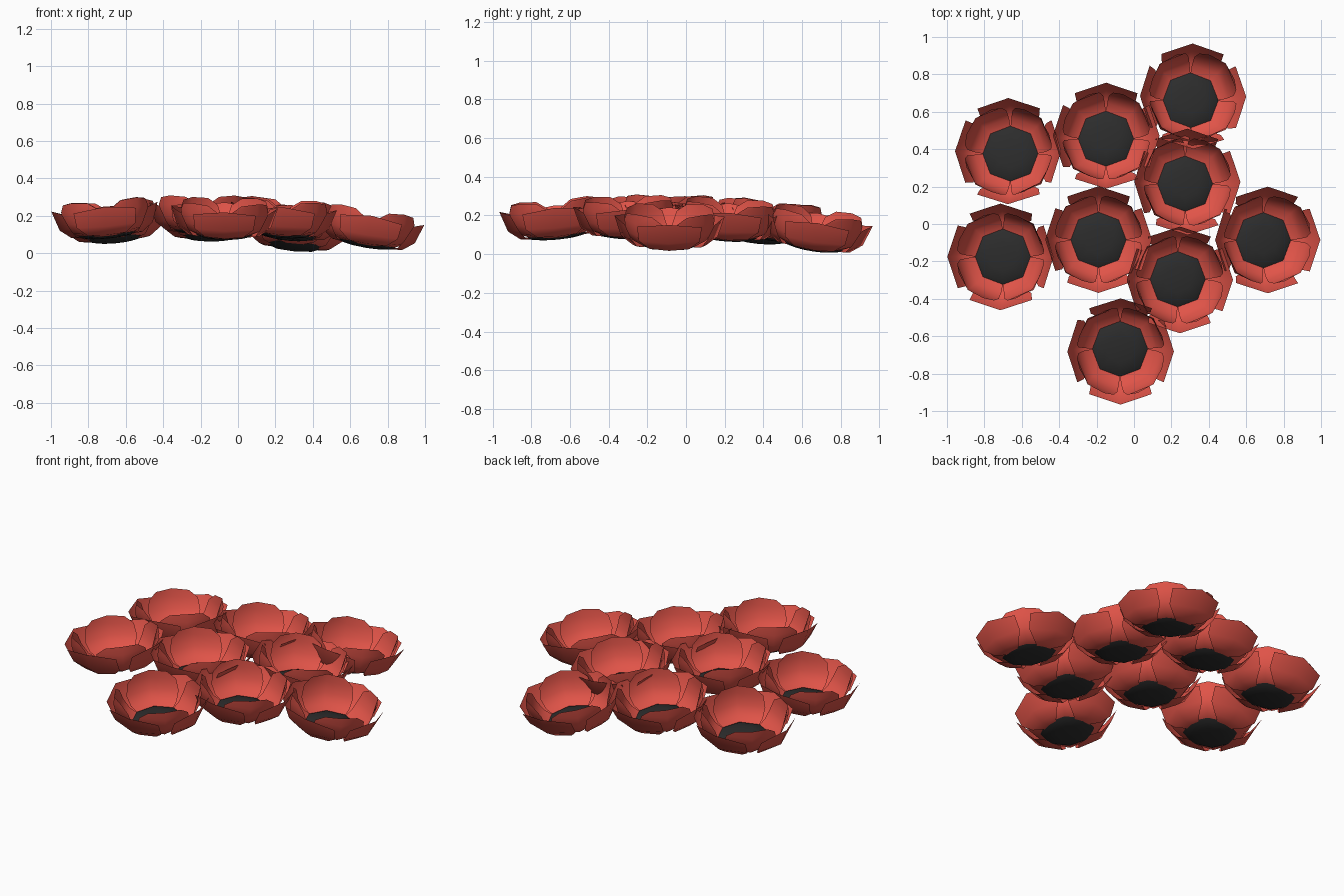
import bpy, bmesh
from math import radians, sin, cos
from mathutils import Matrix, Vector

if "Cube" in bpy.data.objects:
    bpy.data.objects.remove(bpy.data.objects["Cube"])


def material(name, rgb):
    m = bpy.data.materials.new(name)
    m.diffuse_color = (*rgb, 1)
    m.use_nodes = True
    m.node_tree.nodes["Principled BSDF"].inputs["Base Color"].default_value = m.diffuse_color
    return m


RED = material("petal_red", (0.75, 0.088, 0.065))
BLACK = material("centre_black", (0.025, 0.025, 0.025))

# petal rows: edge radius, edge z, middle radius, middle z, half angle in degrees
INNER = [(0.143, 0.008, 0.147, 0.006, 45), (0.19, 0.03, 0.20, 0.025, 43),
         (0.225, 0.08, 0.238, 0.075, 41), (0.236, 0.145, 0.25, 0.14, 36),
         (0.238, 0.182, 0.245, 0.19, 23)]
OUTER = [(0.135, 0.0, 0.135, -0.002, 22), (0.195, 0.01, 0.19, 0.004, 32),
         (0.25, 0.055, 0.25, 0.05, 39), (0.285, 0.135, 0.285, 0.155, 36)]


def finish(bm, name, mat, matrix):
    me = bpy.data.meshes.new(name)
    bm.to_mesh(me)
    bm.free()
    me.materials.append(mat)
    ob = bpy.data.objects.new(name, me)
    bpy.context.collection.objects.link(ob)
    ob.matrix_world = matrix
    bpy.ops.object.select_all(action='DESELECT')
    ob.select_set(True)
    bpy.context.view_layer.objects.active = ob
    bpy.ops.object.shade_smooth_by_angle(angle=radians(65))


def add_petal(bm, rows, heading):
    grid = []
    for re, ze, rm, zm, half in rows:
        line = []
        for r, z, a in ((re, ze, -half), (rm, zm, 0), (re, ze, half)):
            t = radians(heading + a)
            line.append(bm.verts.new((r * cos(t), r * sin(t), z)))
        grid.append(line)
    for low, high in zip(grid, grid[1:]):
        for i in range(2):
            bm.faces.new((low[i], low[i + 1], high[i + 1], high[i]))


def flower(x, y):
    # flowers sit on a shallow dome and lean along its slope
    k, ax, ay = 0.092, -0.2, -0.15
    dx, dy = x - ax, y - ay
    z = 0.117 - k * (dx * dx + dy * dy)
    normal = Vector((2 * k * dx, 2 * k * dy, 1)).normalized()
    tilt = Vector((0, 0, 1)).rotation_difference(normal).to_matrix().to_4x4()
    place = Matrix.Translation((x, y, z)) @ tilt
    # four inner petals on the diagonals
    bm = bmesh.new()
    for q in range(4):
        add_petal(bm, INNER, 45 + 90 * q)
    finish(bm, "inner_petals", RED, place)
    # four outer petals between them
    bm = bmesh.new()
    for q in range(4):
        add_petal(bm, OUTER, 90 * q)
    finish(bm, "outer_petals", RED, place)
    # flattened eight-sided centre
    bm = bmesh.new()
    bmesh.ops.create_uvsphere(bm, u_segments=8, v_segments=6, radius=1,
                              matrix=Matrix.Translation((0, 0, 0.008))
                              @ Matrix.Diagonal((0.152, 0.152, 0.024, 1)))
    finish(bm, "flower_centre", BLACK, place)


for spot in ((-0.70, -0.175), (-0.66, 0.375), (-0.15, 0.455), (0.302, 0.66), (0.272, 0.215),
             (-0.19, -0.085), (0.233, -0.295), (0.69, -0.087), (-0.075, -0.667)):
    flower(*spot)
